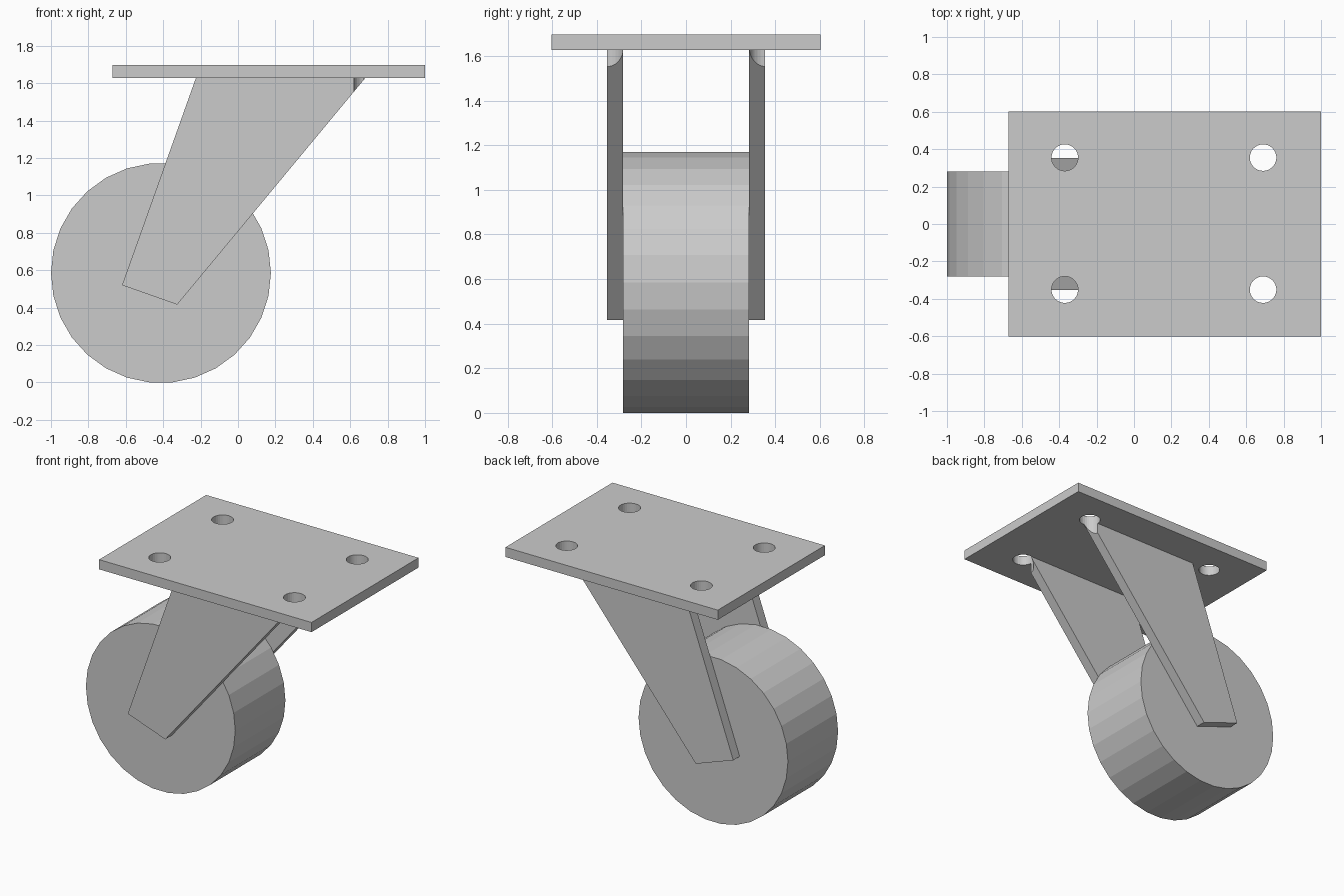
import bpy, bmesh, math
from mathutils import Matrix

if "Cube" in bpy.data.objects:
    bpy.data.objects.remove(bpy.data.objects["Cube"])


def make_object(name, bm):
    bmesh.ops.recalc_face_normals(bm, faces=bm.faces)
    mesh = bpy.data.meshes.new(name)
    bm.to_mesh(mesh)
    bm.free()
    ob = bpy.data.objects.new(name, mesh)
    bpy.context.collection.objects.link(ob)
    return ob


def extrude_profile(name, pts, y0, y1):
    """Solid made from an x-z outline swept along y."""
    bm = bmesh.new()
    face = bm.faces.new([bm.verts.new((x, y0, z)) for x, z in pts])
    ext = bmesh.ops.extrude_face_region(bm, geom=[face])
    verts = [v for v in ext["geom"] if isinstance(v, bmesh.types.BMVert)]
    bmesh.ops.translate(bm, verts=verts, vec=(0, y1 - y0, 0))
    return make_object(name, bm)


def cut(ob, cutter):
    mod = ob.modifiers.new("bolt_holes", "BOOLEAN")
    mod.operation = "DIFFERENCE"
    mod.solver = "EXACT"
    mod.object = cutter


# Bolt hole cutters: short enough to notch only the top corners of the legs
bm = bmesh.new()
for x in (-0.37, 0.69):
    for y in (-0.351, 0.355):
        bmesh.ops.create_cone(bm, cap_ends=True, segments=30, radius1=0.071,
                              radius2=0.071, depth=0.3,
                              matrix=Matrix.Translation((x, y, 1.65)))
cutter = make_object("bolt_hole_cutter", bm)
cutter.hide_render = True
cutter.hide_set(True)
cutter.display_type = "WIRE"

# Mounting plate
plate = extrude_profile("mounting_plate",
                        [(-0.672, 1.628), (1.0, 1.628), (1.0, 1.697), (-0.672, 1.697)],
                        -0.602, 0.602)
cut(plate, cutter)

# Raked fork legs either side of the wheel
leg_profile = [(-0.62, 0.52), (-0.325, 0.416), (0.681, 1.628), (-0.225, 1.628)]
for name, side in (("front_leg", -1), ("back_leg", 1)):
    leg = extrude_profile(name, leg_profile, side * 0.282, side * 0.354)
    cut(leg, cutter)

# Wheel: 30-sided faceted cylinder along y
wheel_r = 0.588
wheel_profile = [(-0.412 + wheel_r * math.cos(i * math.tau / 30),
                  0.585 + wheel_r * math.sin(i * math.tau / 30)) for i in range(30)]
extrude_profile("wheel", wheel_profile, -0.282, 0.282)
